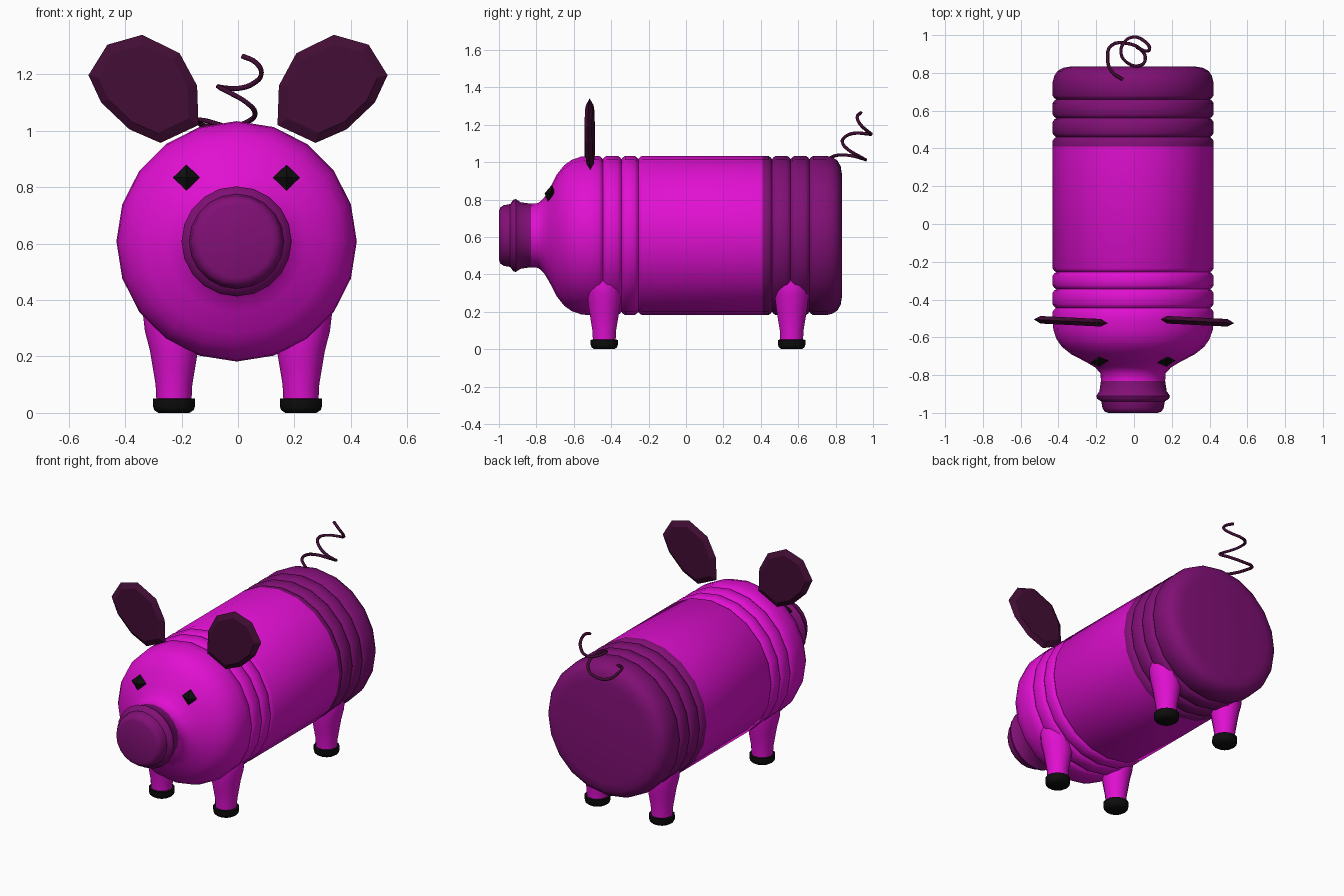
import bpy, bmesh, math
from mathutils import Vector

if "Cube" in bpy.data.objects:
    bpy.data.objects.remove(bpy.data.objects["Cube"])


def material(name, rgb):
    m = bpy.data.materials.new(name)
    m.diffuse_color = (*rgb, 1)
    m.use_nodes = True
    m.node_tree.nodes["Principled BSDF"].inputs["Base Color"].default_value = m.diffuse_color
    return m


PINK = material("bright magenta", (0.75, 0.005, 0.64))
PURPLE = material("dark magenta", (0.22, 0.005, 0.18))
EAR = material("deep plum", (0.055, 0.004, 0.035))
BLACK = material("black", (0.004, 0.004, 0.004))


def finish(bm, name, mats, smooth=True, angle=45):
    bmesh.ops.recalc_face_normals(bm, faces=bm.faces[:])
    me = bpy.data.meshes.new(name)
    bm.to_mesh(me)
    bm.free()
    for m in mats:
        me.materials.append(m)
    ob = bpy.data.objects.new(name, me)
    bpy.context.collection.objects.link(ob)
    if smooth:
        bpy.ops.object.select_all(action='DESELECT')
        ob.select_set(True)
        bpy.context.view_layer.objects.active = ob
        bpy.ops.object.shade_smooth_by_angle(angle=math.radians(angle))
    return ob


def loft(sections, u, v, sides):
    """Rings of (centre, radius) in the plane u, v, joined and capped."""
    bm = bmesh.new()
    u, v = Vector(u), Vector(v)
    rings = []
    for c, r in sections:
        ring = []
        for i in range(sides):
            a = 2 * math.pi * i / sides
            ring.append(bm.verts.new(Vector(c) + r * (u * math.cos(a) + v * math.sin(a))))
        rings.append(ring)
    for a, b in zip(rings, rings[1:]):
        for i in range(sides):
            j = (i + 1) % sides
            bm.faces.new((a[i], a[j], b[j], b[i]))
    bm.faces.new(rings[0])
    bm.faces.new(rings[-1])
    return bm


# Bottle-shaped body: snout, head, ribs, belly and rump turned about y
R = 0.426


def groove(y):
    return [(y - 0.02, R), (y - 0.008, R - 0.008), (y, R - 0.018),
            (y + 0.008, R - 0.008), (y + 0.02, R)]


profile = [(-1.0, 0.13), (-0.993, 0.15), (-0.975, 0.162), (-0.94, 0.168), (-0.925, 0.19),
           (-0.91, 0.195), (-0.885, 0.178), (-0.83, 0.17), (-0.79, 0.173), (-0.76, 0.2),
           (-0.73, 0.25), (-0.69, 0.327), (-0.65, 0.377), (-0.61, 0.405), (-0.56, 0.422),
           (-0.51, R)]
for y in (-0.445, -0.345, -0.255):
    profile += groove(y)
profile += [(0.41, R)]
for y in (0.46, 0.56, 0.66):
    profile += groove(y)
profile += [(0.75, R), (0.785, 0.417), (0.81, 0.4), (0.827, 0.37), (0.835, 0.32)]
bm = loft([((-0.005, y, 0.608), r) for y, r in profile], (0, 0, 1), (1, 0, 0), 20)
for f in bm.faces:
    y = f.calc_center_median().y
    f.material_index = 1 if y < -0.83 or y > 0.41 else 0
finish(bm, "body", [PINK, PURPLE])

# Legs and hooves
for side, sx in (("left", -1), ("right", 1)):
    for end, y in (("front", -0.437), ("back", 0.565)):
        x = sx * 0.225 - 0.002
        leg = [(0.04, 0.062, 0), (0.1, 0.065, 0), (0.16, 0.075, 0), (0.22, 0.085, 0),
               (0.29, 0.093, 0.01), (0.35, 0.09, 0.02), (0.39, 0.075, 0.025), (0.41, 0.04, 0.025)]
        finish(loft([((x + sx * o, y, z), r) for z, r, o in leg], (1, 0, 0), (0, 1, 0), 14),
               f"{end}_{side}_leg", [PINK])
        hoof = [(0.0, 0.055), (0.01, 0.07), (0.025, 0.075), (0.05, 0.075), (0.052, 0.06)]
        finish(loft([((x, y, z), r) for z, r in hoof], (1, 0, 0), (0, 1, 0), 14),
               f"{end}_{side}_hoof", [BLACK])

# Ears: thin nine-sided plates with a bevelled rim
outline = [(0.34, 1.34), (0.463, 1.305), (0.53, 1.197), (0.485, 1.1), (0.385, 1.005),
           (0.275, 0.957), (0.14, 1.02), (0.145, 1.16), (0.207, 1.275)]
for side, sx in (("left", -1), ("right", 1)):
    bm = bmesh.new()
    rings = []
    for scale, dy in ((0.82, -0.02), (1, 0), (0.82, 0.02)):
        ring = []
        for x, z in outline:
            px, pz = 0.335 + (x - 0.335) * scale, 1.15 + (z - 1.15) * scale
            py = -0.515 - 0.05 * sx * (px - 0.335) + dy
            ring.append(bm.verts.new((sx * px, py, pz)))
        rings.append(ring)
    for a, b in zip(rings, rings[1:]):
        for i in range(9):
            j = (i + 1) % 9
            bm.faces.new((a[i], a[j], b[j], b[i]))
    bm.faces.new(rings[0])
    bm.faces.new(rings[2])
    finish(bm, f"{side}_ear", [EAR], smooth=False)

# Diamond eyes: flattened octahedra
for side, x in (("left", -0.183), ("right", 0.172)):
    c = Vector((x, -0.728, 0.834))
    bm = bmesh.new()
    for d in ((0.048, 0.006, 0), (0, 0.028, 0), (0, 0.012, 0.046)):
        d = Vector(d)
        bm.verts.new(c + d)
        bm.verts.new(c - d)
    bmesh.ops.convex_hull(bm, input=bm.verts[:])
    finish(bm, f"{side}_eye", [BLACK], smooth=False)

# Curly tail: a swept tube
path = [(-0.06, 0.765, 1.02), (-0.12, 0.81, 1.037), (-0.14, 0.88, 1.035), (-0.12, 0.945, 1.018),
        (-0.03, 0.955, 1.015), (0.04, 0.92, 1.035), (0.06, 0.87, 1.065), (0.03, 0.838, 1.1),
        (-0.03, 0.85, 1.135), (-0.068, 0.9, 1.155), (-0.05, 0.965, 1.152), (0, 0.99, 1.15),
        (0.055, 0.968, 1.168), (0.083, 0.93, 1.205), (0.065, 0.915, 1.24), (0.015, 0.935, 1.265)]
cu = bpy.data.curves.new("tail", 'CURVE')
cu.dimensions = '3D'
cu.bevel_depth = 0.009
cu.bevel_resolution = 1
cu.resolution_u = 4
cu.use_fill_caps = True
sp = cu.splines.new('BEZIER')
sp.bezier_points.add(len(path) - 1)
for bp, p in zip(sp.bezier_points, path):
    bp.co = p
    bp.handle_left_type = bp.handle_right_type = 'AUTO'
cu.materials.append(EAR)
bpy.context.collection.objects.link(bpy.data.objects.new("tail", cu))
